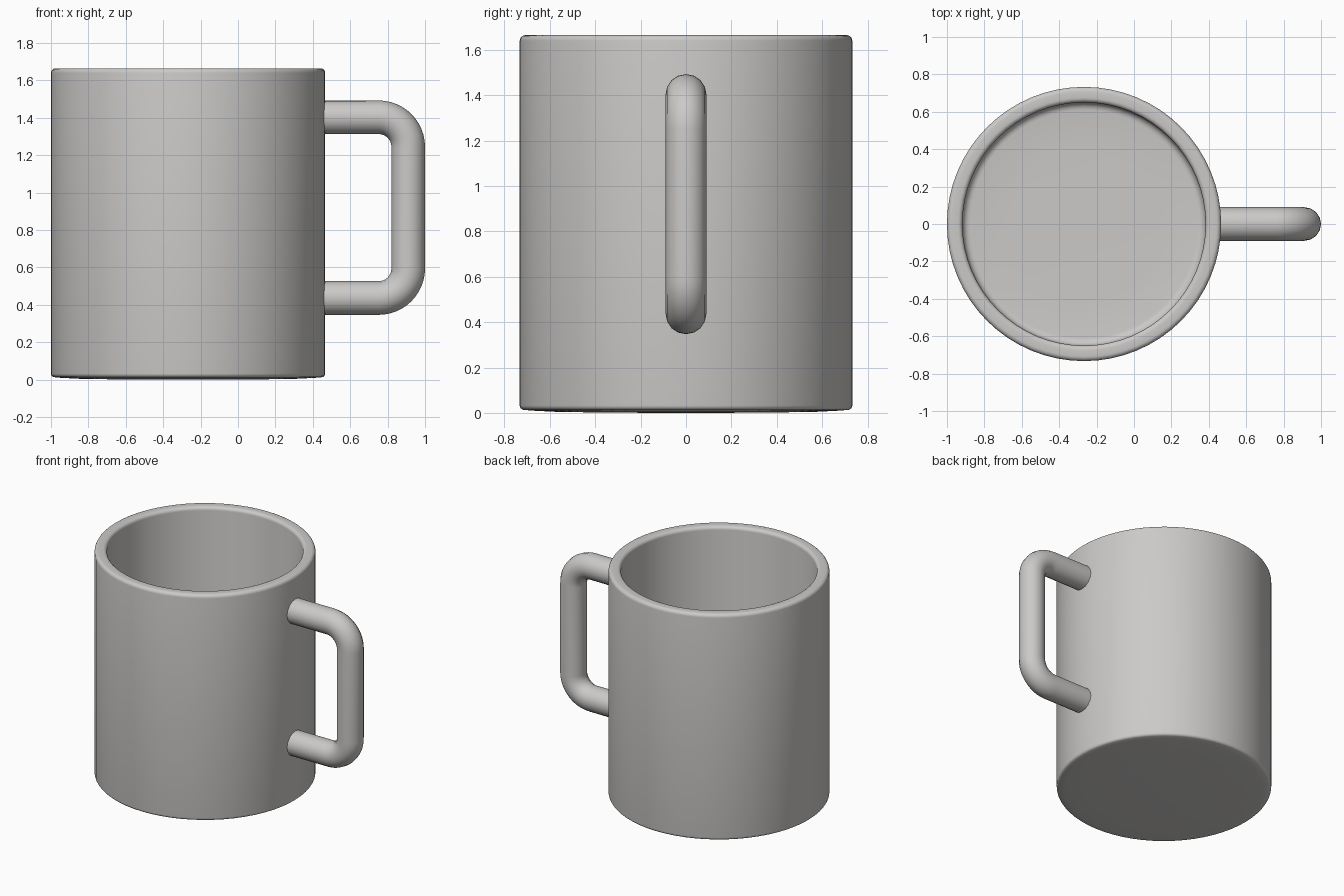
import bpy, bmesh, math
from mathutils import Vector

if "Cube" in bpy.data.objects:
    bpy.data.objects.remove(bpy.data.objects["Cube"])

CX = -0.267      # mug axis
SIDES = 64

clay = bpy.data.materials.new("warm_grey")
clay.diffuse_color = (0.6, 0.59, 0.575, 1)
clay.use_nodes = True
clay.node_tree.nodes["Principled BSDF"].inputs["Base Color"].default_value = clay.diffuse_color


def arc(cx, cz, r, a0, a1, n):
    """Points on an arc, angles in degrees."""
    return [(cx + r * math.cos(math.radians(a0 + (a1 - a0) * i / n)),
             cz + r * math.sin(math.radians(a0 + (a1 - a0) * i / n))) for i in range(n + 1)]


# Mug body: lathed profile from base centre, up the wall, over the rim, to the inner floor
profile = [(0, 0), (0.35, 0.001), (0.58, 0.005), (0.68, 0.010)]
profile += arc(0.713, 0.033, 0.02, -75, 0, 4)
profile += arc(0.708, 1.640, 0.025, 0, 90, 5)
profile += arc(0.675, 1.640, 0.025, 90, 180, 5)
profile += arc(0.610, 0.120, 0.040, 0, -90, 5)
profile += [(0.4, 0.075), (0, 0.075)]

bm = bmesh.new()
rings = []
for r, z in profile:
    if r == 0:
        rings.append([bm.verts.new((0, 0, z))])
    else:
        rings.append([bm.verts.new((r * math.cos(t), r * math.sin(t), z))
                      for t in (2 * math.pi * i / SIDES for i in range(SIDES))])
for a, b in zip(rings, rings[1:]):
    for i in range(SIDES):
        j = (i + 1) % SIDES
        quad = [a[i % len(a)], a[j % len(a)], b[j % len(b)], b[i % len(b)]]
        bm.faces.new(list(dict.fromkeys(quad)))
bmesh.ops.recalc_face_normals(bm, faces=bm.faces)
mesh = bpy.data.meshes.new("mug_body")
bm.to_mesh(mesh)
bm.free()
body = bpy.data.objects.new("mug_body", mesh)
body.location.x = CX
bpy.context.collection.objects.link(body)

# Handle: round tube swept along a C-shaped path with rounded corners
path = [(0.42, 1.403)]
path += arc(0.752, 1.245, 0.158, 90, 0, 12)
path += arc(0.752, 0.595, 0.158, 0, -90, 12)
path += [(0.42, 0.437)]
curve = bpy.data.curves.new("handle", 'CURVE')
curve.dimensions = '3D'
curve.bevel_depth = 0.09
curve.bevel_resolution = 6
curve.use_fill_caps = True
spline = curve.splines.new('POLY')
spline.points.add(len(path) - 1)
for p, (x, z) in zip(spline.points, path):
    p.co = (x, 0, z, 1)
handle = bpy.data.objects.new("handle", curve)
bpy.context.collection.objects.link(handle)
bpy.ops.object.select_all(action='DESELECT')
handle.select_set(True)
bpy.context.view_layer.objects.active = handle
bpy.ops.object.convert(target='MESH')
handle = bpy.context.view_layer.objects.active

# Shared colour and smooth shading
for ob in (body, handle):
    ob.data.materials.clear()
    ob.data.materials.append(clay)
    bpy.ops.object.select_all(action='DESELECT')
    ob.select_set(True)
    bpy.context.view_layer.objects.active = ob
    bpy.ops.object.shade_smooth_by_angle(angle=math.radians(50))
